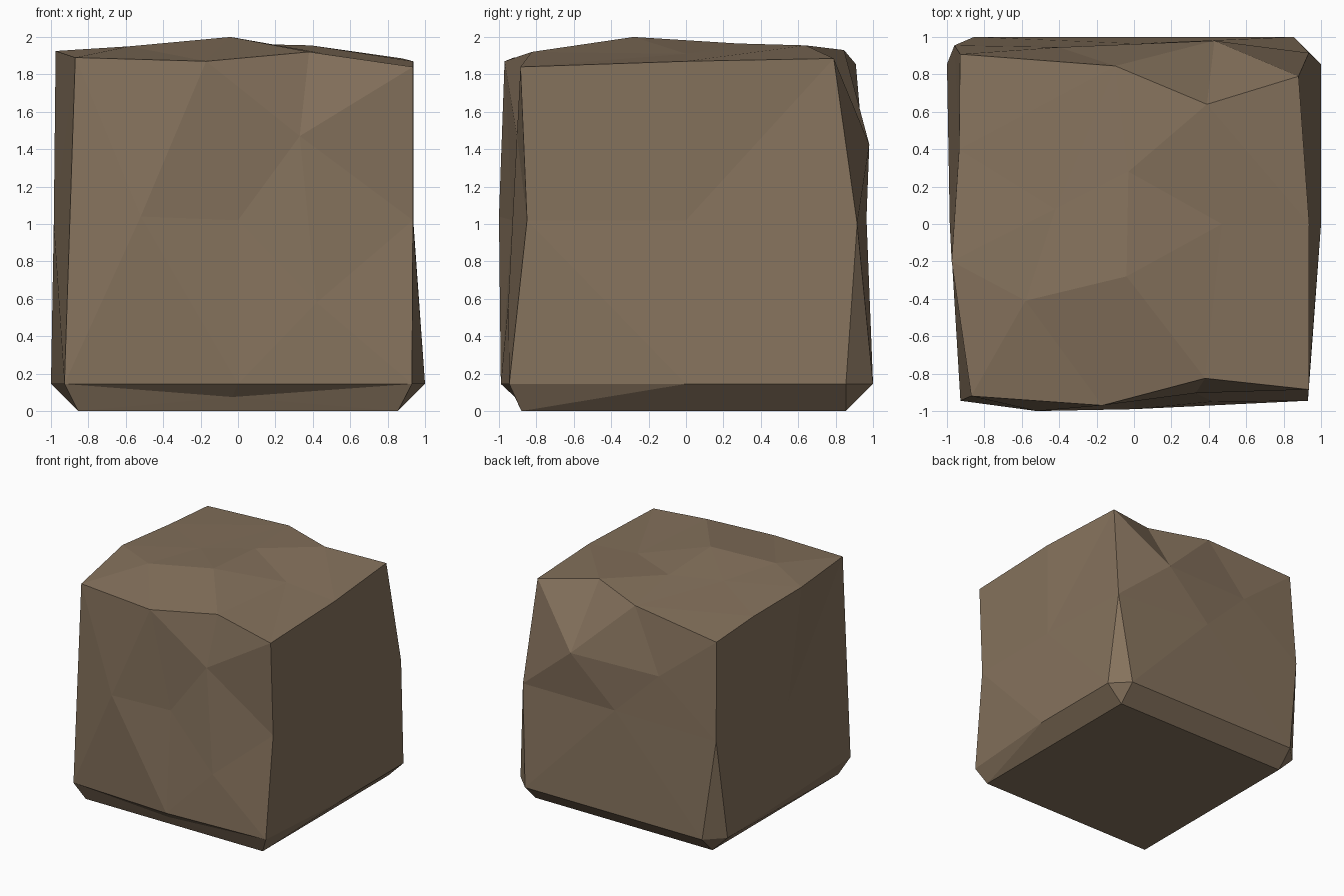
import bpy, bmesh
from mathutils import Vector
from mathutils.geometry import delaunay_2d_cdt

if "Cube" in bpy.data.objects:
    bpy.data.objects.remove(bpy.data.objects["Cube"])

bm = bmesh.new()

# base corners (z = 0): front left, front right, back right, back left
b0, b1, b2, b3 = (-.855, -.88, 0), (.855, -.88, 0), (.855, .855, 0), (-.855, .855, 0)
# upper edge of the bottom chamfer
H = .145
fl, fm, fr = (-.928, -.945, H), (0, -.99, H), (.93, -.945, H)
rm, rb = (1, 0, H), (1, .855, H)
br, bl, lb = (.855, 1, H), (-.855, 1, H), (-1, .855, H)
nick = (-.03, -.915, .075)
# mid-height corners
mfr, mbr, mbl = (.935, -.85, 1.02), (.935, .915, 1.0), (-.96, .955, 1.015)
# top rim
tfl, f1, f2, tfr = (-.87, -.92, 1.89), (-.17, -.97, 1.87), (.38, -.825, 1.92), (.935, -.885, 1.84)
tr, tbr, k1, k2 = (.937, 0, 1.87), (.88, .79, 1.885), (.39, .64, 1.955), (-.1, .845, 1.93)
tbl, l2, l1 = (-.93, .908, 1.855), (-.935, .4, 1.89), (-.975, -.2, 1.925)


def face(*pts):
    bm.faces.new([bm.verts.new(p) for p in pts])


def patch(a, b, rim, inner):
    """Triangulate one rough side, seen along the axis other than a and b."""
    pts = rim + inner
    n = len(rim)
    flat = [Vector((p[a], p[b])) for p in pts]
    edges = [(i, (i + 1) % n) for i in range(n)]
    res = delaunay_2d_cdt(flat, edges, [], 1, 1e-5)
    for f in res[2]:
        face(*[pts[res[3][i][0]] for i in f])


# rough sides
patch(0, 2, [fl, fm, fr, mfr, tfr, f2, f1, tfl],
      [(0, -.93, 1.02), (-.52, -1, 1.04), (.33, -.904, 1.47), (.42, -.95, .58)])
patch(0, 2, [bl, br, mbr, tbr, k1, k2, tbl, mbl],
      [(.01, .965, 1.03), (.43, .98, 1.425), (-.4, .945, 1.43)])
patch(1, 2, [fl, lb, mbl, tbl, l2, l1, tfl], [(-.985, 0, 1.0)])
patch(1, 2, [fr, rm, rb, mbr, tbr, tr, tfr, mfr], [(.937, 0, 1.02)])
# uneven top
patch(0, 1, [tfl, f1, f2, tfr, tr, tbr, k1, k2, tbl, l2, l1],
      [(-.04, -.28, 2.0), (-.03, .28, 1.965), (-.42, .08, 1.94), (-.58, -.41, 1.95), (.47, 0, 1.91)])
# back corner strips
face(bl, lb, mbl)
face(br, rb, mbr)
# base and bottom chamfer
face(b0, b1, b2, b3)
face(b0, b1, nick)
face(b0, nick, fl)
face(b1, fr, nick)
face(fl, nick, fm)
face(fr, fm, nick)
face(b0, fl, lb, b3)
face(b1, b2, rm)
face(b1, rm, fr)
face(b2, rb, rm)
face(b2, b3, bl, br)
face(b2, br, rb)
face(b3, lb, bl)

bmesh.ops.remove_doubles(bm, verts=bm.verts, dist=1e-4)
bmesh.ops.triangulate(bm, faces=bm.faces)
bmesh.ops.recalc_face_normals(bm, faces=bm.faces)

mesh = bpy.data.meshes.new("rock_block")
bm.to_mesh(mesh)
bm.free()
mat = bpy.data.materials.new("brown stone")
mat.diffuse_color = (.235, .168, .108, 1)
mat.use_nodes = True
mat.node_tree.nodes["Principled BSDF"].inputs["Base Color"].default_value = mat.diffuse_color
mesh.materials.append(mat)
bpy.context.collection.objects.link(bpy.data.objects.new("rock_block", mesh))
